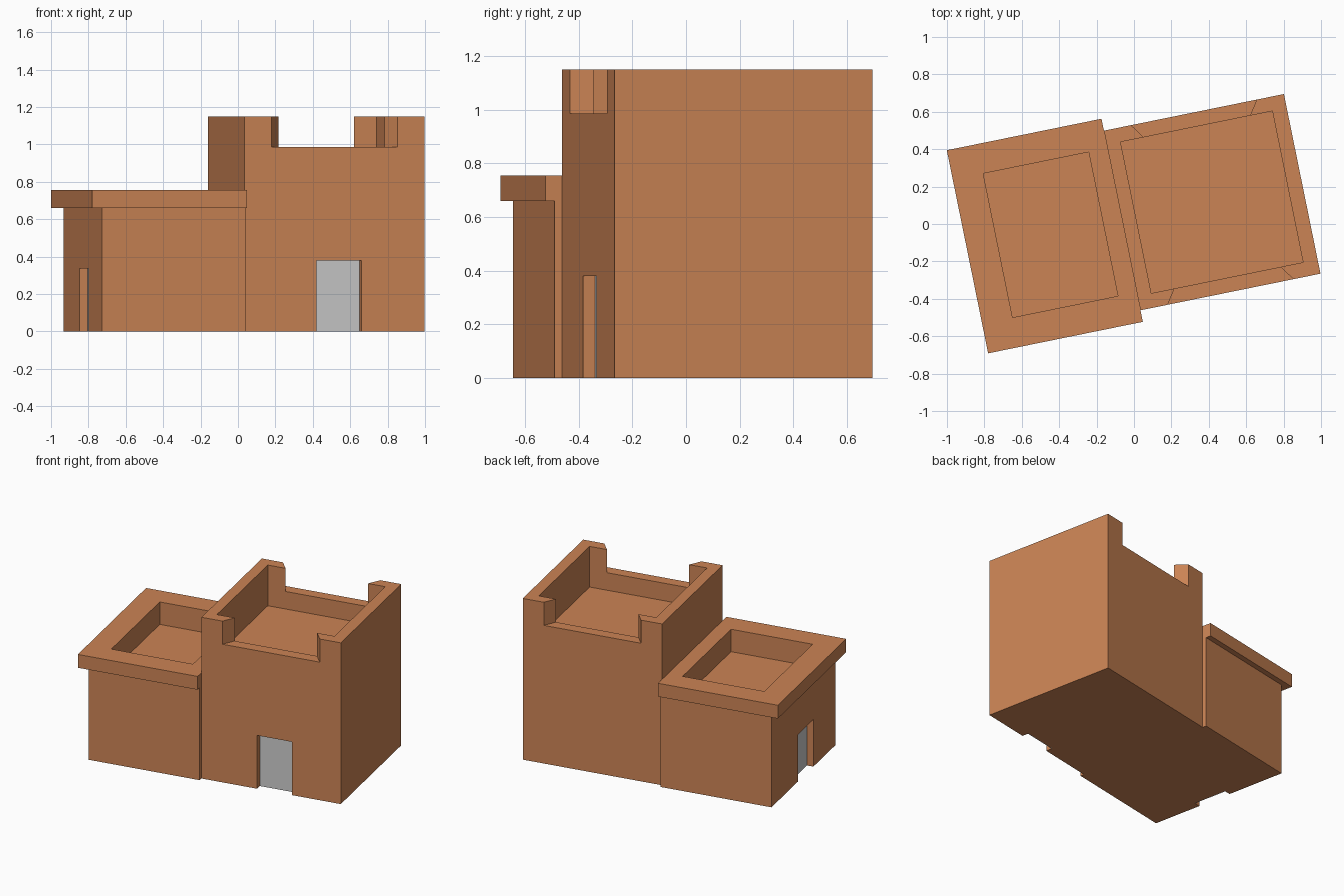
import bpy, bmesh, math
from mathutils import Matrix

if "Cube" in bpy.data.objects:
    bpy.data.objects.remove(bpy.data.objects["Cube"])

TURN = Matrix.Rotation(math.radians(11.5), 4, 'Z')   # whole building is turned on its plot

clay = bpy.data.materials.new("clay")
clay.diffuse_color = (0.6, 0.23, 0.09, 1)
clay.use_nodes = True
clay.node_tree.nodes["Principled BSDF"].inputs["Base Color"].default_value = clay.diffuse_color


def prism(name, outline, z0, z1, mat=None):
    """Extrude a plan outline from z0 to z1, turned to the building's axes."""
    bm = bmesh.new()
    face = bm.faces.new([bm.verts.new((x, y, z0)) for x, y in outline])
    ext = bmesh.ops.extrude_face_region(bm, geom=[face])
    top = [v for v in ext["geom"] if isinstance(v, bmesh.types.BMVert)]
    bmesh.ops.translate(bm, verts=top, vec=(0, 0, z1 - z0))
    bmesh.ops.recalc_face_normals(bm, faces=bm.faces)
    bm.transform(TURN)
    me = bpy.data.meshes.new(name)
    bm.to_mesh(me)
    bm.free()
    if mat:
        me.materials.append(mat)
    ob = bpy.data.objects.new(name, me)
    bpy.context.collection.objects.link(ob)
    return ob


def box(name, x0, x1, y0, y1, z0, z1, mat=None):
    return prism(name, [(x0, y0), (x1, y0), (x1, y1), (x0, y1)], z0, z1, mat)


def combine(target, tool, operation='DIFFERENCE'):
    """Apply a boolean and remove the tool object."""
    mod = target.modifiers.new("bool", 'BOOLEAN')
    mod.operation, mod.solver, mod.object = operation, 'EXACT', tool
    bpy.context.view_layer.objects.active = target
    bpy.ops.object.modifier_apply(modifier=mod.name)
    bpy.data.objects.remove(tool)


# Tall tower with sunken roof
X0, X1, Y0, Y1 = -0.058, 0.924, -0.459, 0.521
cx, cy = (X0 + X1) / 2, (Y0 + Y1) / 2
tower = box("tower", X0, X1, Y0, Y1, 0, 1.15, clay)
combine(tower, box("cut", 0.017, 0.845, -0.381, 0.444, 0.86, 1.3, clay))

# Splayed gaps in the front and back parapets
for s in (-1, 1):
    outer, inner = cy + s * 0.54, cy + s * 0.392
    gap = [(cx - 0.377, outer), (cx + 0.377, outer), (cx + 0.276, inner), (cx - 0.276, inner)]
    combine(tower, prism("cut", gap, 0.985, 1.3, clay))

# Low annex with overhanging roof slab and sunken roof
annex = box("annex", -0.841, X0, -0.487, 0.549, 0, 0.70, clay)
combine(annex, box("slab", -0.902, X0, -0.522, 0.586, 0.66, 0.755, clay), 'UNION')
combine(annex, box("cut", -0.736, -0.161, -0.36, 0.425, 0.595, 0.9, clay))

# Recessed doorways and grey doors
combine(tower, box("cut", 0.334, 0.58, -0.6, -0.409, -0.1, 0.38, clay))
box("tower_door", 0.334, 0.58, -0.414, -0.409, 0, 0.38)
combine(annex, box("cut", -1.0, -0.791, -0.13, 0.12, -0.1, 0.335, clay))
box("annex_door", -0.796, -0.791, -0.13, 0.12, 0, 0.335)
